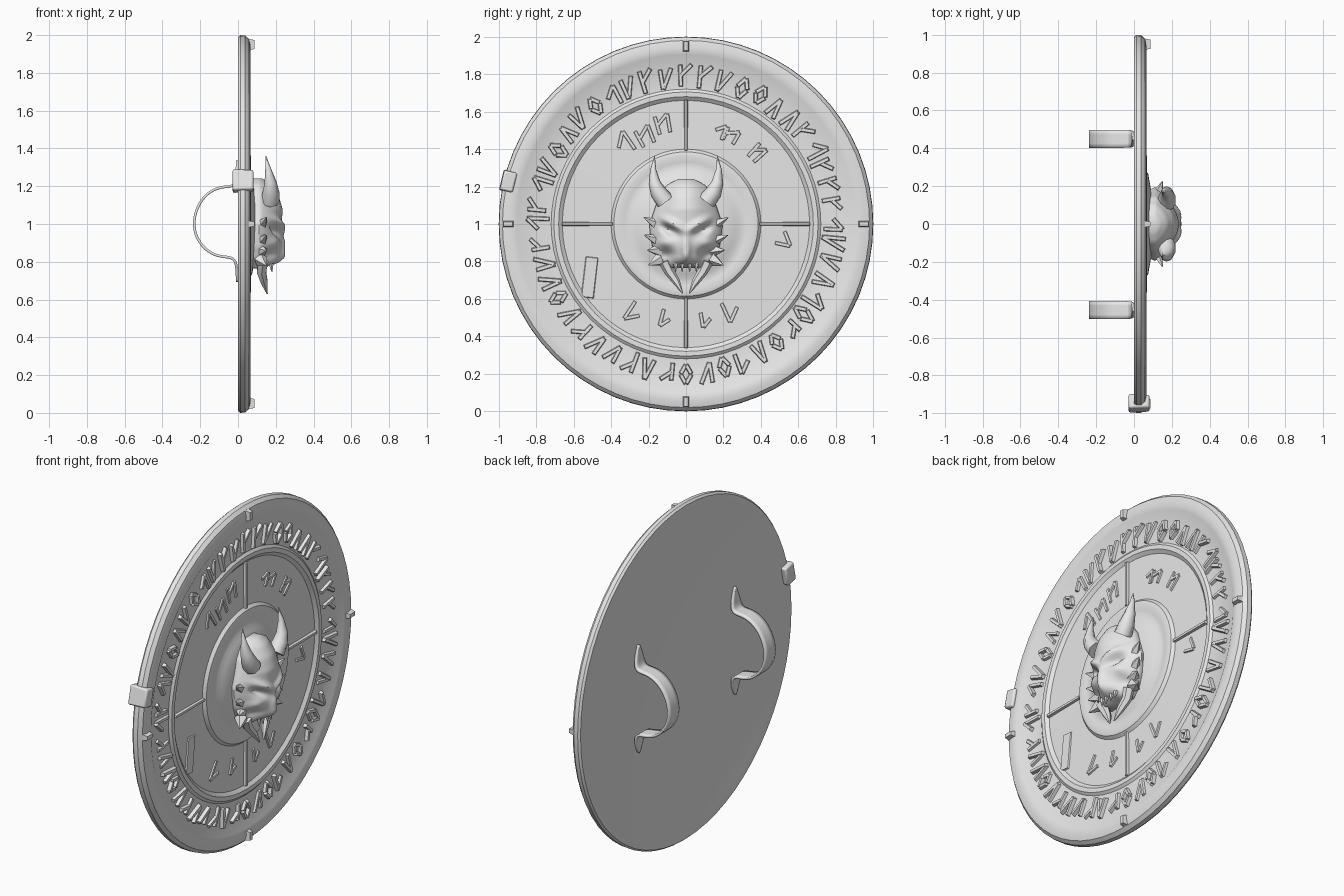
import bpy, bmesh, math, random
from mathutils import Vector

random.seed(7)
if "Cube" in bpy.data.objects:
    bpy.data.objects.remove(bpy.data.objects["Cube"], do_unlink=True)

GREY = (0.8, 0.8, 0.8, 1)
mat = bpy.data.materials.new("plain_grey")
mat.use_nodes = True
mat.diffuse_color = GREY
mat.node_tree.nodes["Principled BSDF"].inputs["Base Color"].default_value = GREY


def finish(bm, name, angle=40):
    bmesh.ops.recalc_face_normals(bm, faces=bm.faces)
    mesh = bpy.data.meshes.new(name)
    bm.to_mesh(mesh)
    bm.free()
    mesh.materials.append(mat)
    obj = bpy.data.objects.new(name, mesh)
    bpy.context.collection.objects.link(obj)
    bpy.ops.object.select_all(action='DESELECT')
    obj.select_set(True)
    bpy.context.view_layer.objects.active = obj
    bpy.ops.object.shade_smooth_by_angle(angle=math.radians(angle))
    return obj


def bridge(bm, a, b, closed=True):
    n = len(a)
    for i in range(n if closed else n - 1):
        j = (i + 1) % n
        bm.faces.new((a[i], a[j], b[j], b[i]))


def polar(r, deg, x=0.0):
    a = math.radians(deg)
    return Vector((x, r * math.cos(a), 1 + r * math.sin(a)))


def spike(bm, path, radii, sides=8):
    """Tapered tube along a path, ending in a near point."""
    pts = [Vector(p) for p in path]
    rings = []
    for i, p in enumerate(pts):
        t = (pts[min(i + 1, len(pts) - 1)] - pts[max(i - 1, 0)]).normalized()
        u = t.cross(Vector((1, 0, 0))).normalized()
        v = t.cross(u)
        ring = []
        for k in range(sides):
            a = 2 * math.pi * k / sides
            ring.append(bm.verts.new(p + radii[i] * (u * math.cos(a) + v * math.sin(a))))
        rings.append(ring)
    for a, b in zip(rings, rings[1:]):
        bridge(bm, a, b)
    bm.faces.new(rings[0])
    bm.faces.new(rings[-1])


def bar(bm, p, q, width, low, high, taper=0.6):
    """Raised stroke between two points on the face, narrower on top."""
    d = (q - p).normalized()
    side = Vector((0, -d.z, d.y)) * width / 2
    loops = []
    for x, s in ((low, 1.0), (high, taper)):
        inset = d * width * (1 - s) / 2
        loops.append([bm.verts.new(Vector((x, c.y, c.z))) for c in (
            p + inset + side * s, q - inset + side * s,
            q - inset - side * s, p + inset - side * s)])
    bridge(bm, *loops)
    for ring in loops:
        bm.faces.new(ring)


# Round plate with rolled rim and raised rings, turned from (radius, x)
profile = [(0.94, 0.004), (0.955, 0), (0.99, 0), (1.0, 0.012), (0.998, 0.038),
           (0.98, 0.058), (0.945, 0.066), (0.905, 0.062), (0.875, 0.046),
           (0.72, 0.046), (0.705, 0.058), (0.68, 0.058), (0.66, 0.042),
           (0.40, 0.045), (0.385, 0.062), (0.36, 0.068), (0.33, 0.06),
           (0.29, 0.06), (0.265, 0.075), (0.18, 0.09)]
bm = bmesh.new()
SEG = 64
rings = [[bm.verts.new(polar(r, 360 * k / SEG, x)) for k in range(SEG)] for r, x in profile]
for a, b in zip(rings, rings[1:]):
    bridge(bm, a, b)
bm.faces.new(rings[0])
bm.faces.new(rings[-1])
finish(bm, "shield_plate", 35)

# Outer band of angular runes
bm = bmesh.new()
COUNT = 48
for i in range(COUNT):
    mid = 360 * i / COUNT
    w = 2.1
    inner, outer = random.uniform(0.725, 0.75), random.uniform(0.835, 0.86)
    half = (inner + outer) / 2
    strokes = random.choice([
        [(-w, inner, -w, outer), (-w, outer, w, half)],
        [(-w, inner, 0, outer), (0, outer, w, inner)],
        [(-w, outer, w, inner), (w, inner, w, outer)],
        [(-w, half, 0, outer), (0, outer, w, half), (w, half, 0, inner), (0, inner, -w, half)],
        [(w, inner, w, outer), (w, half, -w, outer)]])
    for a0, r0, a1, r1 in strokes:
        bar(bm, polar(r0, mid + a0), polar(r1, mid + a1), 0.026, 0.04,
            random.uniform(0.058, 0.067))
finish(bm, "rune_band", 30)

# Four spokes dividing the inner panel, and low carved signs between them
bm = bmesh.new()
for deg in range(0, 360, 90):
    bar(bm, polar(0.39, deg), polar(0.665, deg), 0.022, 0.035, 0.058)
finish(bm, "panel_spokes", 30)

bm = bmesh.new()
for mid in (128, 115, 103, 63, 70, 45, 240, 258, 282, 298, 352):
    s = random.uniform(2.5, 4)
    lo, hi = random.uniform(0.46, 0.5), random.uniform(0.56, 0.61)
    bar(bm, polar(lo, mid - s), polar(hi, mid - s), 0.024, 0.035, 0.052)
    bar(bm, polar(hi, mid - s), polar((lo + hi) / 2, mid + s), 0.024, 0.035, 0.051)
    if mid % 2:
        bar(bm, polar(lo, mid + s), polar(hi, mid + s), 0.024, 0.035, 0.05)
bar(bm, polar(0.66, 217), polar(0.53, 199), 0.075, 0.035, 0.05, 0.8)
finish(bm, "panel_signs", 30)

# Small studs at the quarters of the rim
bm = bmesh.new()
for deg in range(0, 360, 90):
    bar(bm, polar(0.915, deg), polar(0.985, deg), 0.045, 0.03, 0.088, 0.5)
finish(bm, "rim_studs", 30)

# Clip wrapped over the rim
bm = bmesh.new()
bar(bm, polar(0.935, 166.5), polar(1.014, 166.5), 0.115, -0.028, 0.082, 0.92)
clip = finish(bm, "rim_clip", 30)
bev = clip.modifiers.new("soft_edges", 'BEVEL')
bev.width = 0.01
bev.segments = 2

# Two arm straps on the back, with pointed tabs at both ends
strap_path = [(-0.004, 1.34, 0.1), (-0.006, 1.24, 0.9), (-0.022, 1.195, 1), (-0.08, 1.2, 1),
              (-0.15, 1.175, 1), (-0.21, 1.11, 1), (-0.24, 1.01, 1), (-0.22, 0.92, 1),
              (-0.16, 0.85, 1), (-0.09, 0.825, 1), (-0.022, 0.825, 1),
              (-0.006, 0.78, 0.9), (-0.004, 0.69, 0.1)]
for name, y in (("left_strap", 0.45), ("right_strap", -0.455)):
    bm = bmesh.new()
    rows = [[bm.verts.new((x, y + s * w * 0.047, z)) for s in (-1, 1)] for x, z, w in strap_path]
    for a, b in zip(rows, rows[1:]):
        bridge(bm, a, b, closed=False)
    strap = finish(bm, name, 40)
    sub = strap.modifiers.new("round", 'SUBSURF')
    sub.levels = sub.render_levels = 2
    sol = strap.modifiers.new("thickness", 'SOLIDIFY')
    sol.thickness = 0.014
    sol.offset = 0

# Horned mask: face lofted from (height, half width, front depth)
keys = [(1.24, 0.04, 0.13), (1.21, 0.10, 0.175), (1.15, 0.145, 0.215), (1.08, 0.168, 0.236),
        (1.0, 0.195, 0.232), (0.95, 0.192, 0.235), (0.88, 0.18, 0.232),
        (0.82, 0.155, 0.225), (0.765, 0.10, 0.19)]


def loft(z):
    for (z0, w0, d0), (z1, w1, d1) in zip(keys, keys[1:]):
        if z >= z1 - 1e-6:
            f = (z0 - z) / (z0 - z1)
            return w0 + (w1 - w0) * f, d0 + (d1 - d0) * f
    return keys[-1][1:]


def bump(d, size):
    return math.exp(-(d / size) ** 2)


def relief(a, z):
    """Brow, eye socket, nose, cheek hollow and mouth."""
    brow = 0.028 * bump(z - 0.965 - 0.5 * a, 0.022) * bump(a - 0.07, 0.07)
    eye = -0.045 * bump(z - 0.925 - 0.45 * a, 0.024) * bump(a - 0.09, 0.042)
    nose = 0.03 * bump(a, 0.022) * bump(z - 0.86, 0.06)
    cheek = 0.02 * bump(a - 0.12, 0.04) * bump(z - 0.9, 0.025)
    hollow = -0.05 * bump(a - 0.11, 0.045) * bump(z - 0.83, 0.035)
    mouth = -0.06 * bump(a, 0.06) * bump(z - 0.765, 0.02)
    return brow + eye + nose + cheek + hollow + mouth


bm = bmesh.new()
ROWS, COLS = 44, 40
grid = []
top, bottom = keys[0][0], keys[-1][0]
for i in range(ROWS + 1):
    z = top + (bottom - top) * i / ROWS
    w, depth = loft(z)
    row = [bm.verts.new((0.075, -w * 0.92, z))]
    for j in range(COLS + 1):
        t = 2 * j / COLS - 1
        x = 0.11 + (depth - 0.11) * math.cos(t * math.pi / 2) ** 0.75 if abs(t) < 1 else 0.11
        x += relief(abs(t) * w, z) * (1 - t ** 4)
        row.append(bm.verts.new((min(x, 0.25), t * w, z)))
    row.append(bm.verts.new((0.075, w * 0.92, z)))
    grid.append(row)
for a, b in zip(grid, grid[1:]):
    bridge(bm, a, b)
bm.faces.new(grid[0])
bm.faces.new(grid[-1])
finish(bm, "mask_face", 50)

# Mirrored horns, tusks and jagged cheek points
for side, s in (("left", 1), ("right", -1)):
    bm = bmesh.new()
    spike(bm, [(0.17, s * 0.11, 1.12), (0.175, s * 0.148, 1.17), (0.172, s * 0.168, 1.22),
               (0.16, s * 0.175, 1.29), (0.147, s * 0.168, 1.36)],
          [0.05, 0.044, 0.032, 0.016, 0.002])
    finish(bm, side + "_horn", 60)
    bm = bmesh.new()
    spike(bm, [(0.13, s * 0.115, 0.80), (0.125, s * 0.088, 0.745),
               (0.14, s * 0.05, 0.69), (0.155, s * 0.018, 0.63)],
          [0.032, 0.027, 0.02, 0.003], 6)
    finish(bm, side + "_tusk", 50)
    bm = bmesh.new()
    for z0, y1, z1 in ((0.99, 0.225, 1.035), (0.91, 0.222, 0.94), (0.86, 0.205, 0.86),
                       (0.81, 0.20, 0.78)):
        spike(bm, [(0.12, s * 0.14, z0), (0.15, s * y1, z1)], [0.038, 0.003], 5)
    finish(bm, side + "_cheek_points", 30)

# Small teeth under the nose
bm = bmesh.new()
for y in (-0.055, -0.02, 0.02, 0.055):
    spike(bm, [(0.175, y, 0.79), (0.18, y, 0.745)], [0.014, 0.002], 5)
finish(bm, "mask_teeth", 30)
